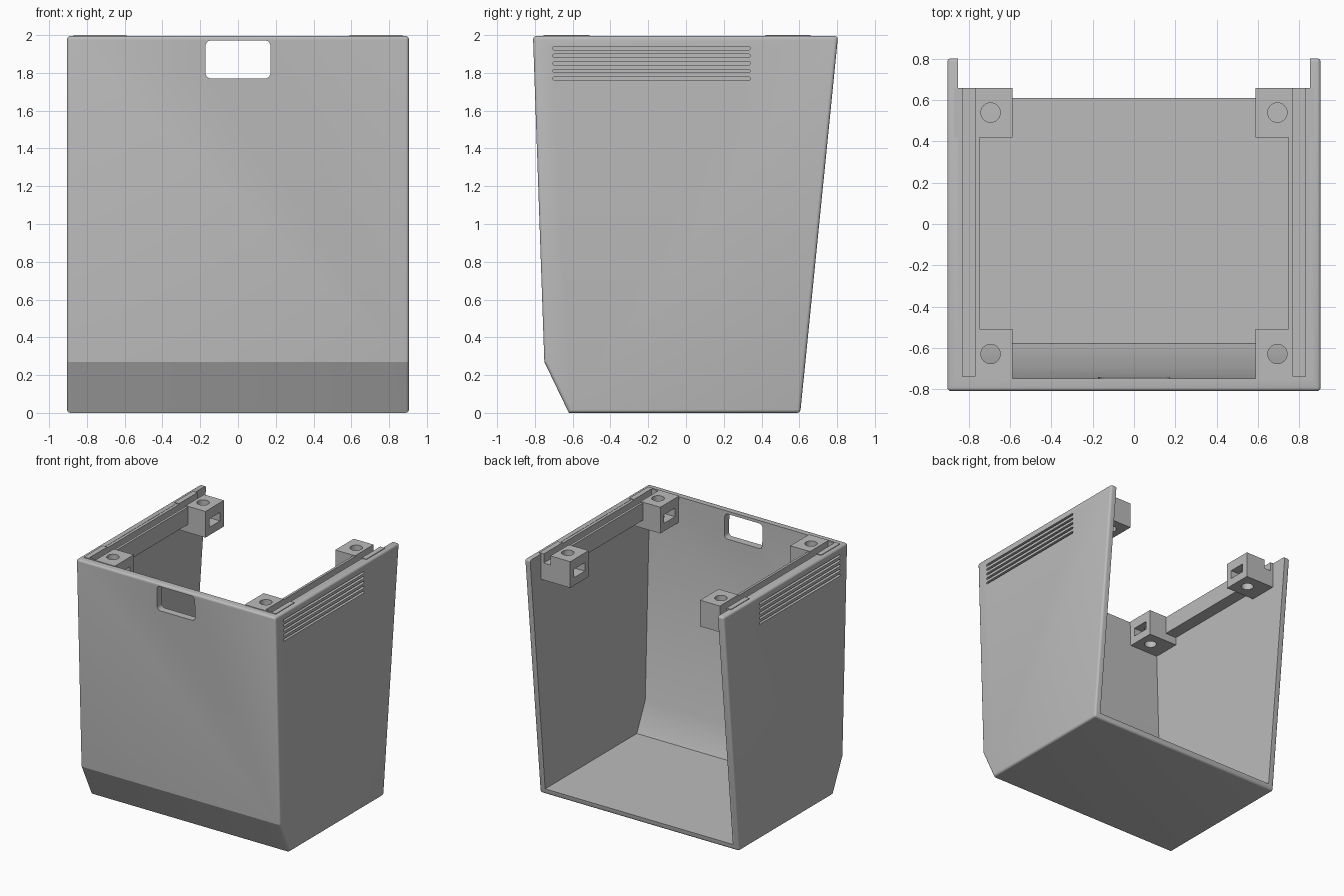
import bpy, bmesh, math
from mathutils import Vector

old = bpy.data.objects.get("Cube")
if old:
    bpy.data.objects.remove(old, do_unlink=True)

grey = bpy.data.materials.new("light grey plastic")
grey.use_nodes = True
grey.diffuse_color = (0.5, 0.5, 0.5, 1)
grey.node_tree.nodes["Principled BSDF"].inputs["Base Color"].default_value = (0.5, 0.5, 0.5, 1)


def prism(name, outline, axis, lo, hi):
    """Extrude a 2D outline along x, y or z from lo to hi."""
    place = {"x": lambda a, b: (lo, a, b),
             "y": lambda a, b: (a, lo, b),
             "z": lambda a, b: (a, b, lo)}[axis]
    step = Vector([(hi - lo) * (axis == c) for c in "xyz"])
    bm = bmesh.new()
    face = bm.faces.new([bm.verts.new(place(a, b)) for a, b in outline])
    ext = bmesh.ops.extrude_face_region(bm, geom=[face])
    moved = [v for v in ext["geom"] if isinstance(v, bmesh.types.BMVert)]
    bmesh.ops.translate(bm, vec=step, verts=moved)
    bmesh.ops.recalc_face_normals(bm, faces=bm.faces)
    mesh = bpy.data.meshes.new(name)
    bm.to_mesh(mesh)
    bm.free()
    mesh.materials.append(grey)
    obj = bpy.data.objects.new(name, mesh)
    bpy.context.collection.objects.link(obj)
    return obj


def box(name, x, y, z):
    return prism(name, [(x[0], y[0]), (x[1], y[0]), (x[1], y[1]), (x[0], y[1])], "z", *z)


def rounded(a, b, r, steps=6):
    """Rounded rectangle outline spanning a and b."""
    pts = []
    corners = [(a[1] - r, b[1] - r), (a[0] + r, b[1] - r),
               (a[0] + r, b[0] + r), (a[1] - r, b[0] + r)]
    for k, (ca, cb) in enumerate(corners):
        for i in range(steps + 1):
            t = math.pi / 2 * (k + i / steps)
            pts.append((ca + r * math.cos(t), cb + r * math.sin(t)))
    return pts


def circle(cx, cy, r, n=32):
    return [(cx + r * math.cos(2 * math.pi * i / n),
             cy + r * math.sin(2 * math.pi * i / n)) for i in range(n)]


def bake(obj):
    """Apply the modifiers of an object."""
    graph = bpy.context.evaluated_depsgraph_get()
    mesh = bpy.data.meshes.new_from_object(obj.evaluated_get(graph))
    obj.modifiers.clear()
    obj.data = mesh


def combine(obj, tools, operation):
    for tool in tools:
        mod = obj.modifiers.new("combine", "BOOLEAN")
        mod.operation, mod.solver, mod.object = operation, "EXACT", tool
    bake(obj)
    for tool in tools:
        bpy.data.objects.remove(tool, do_unlink=True)


def smooth(obj, degrees):
    bpy.ops.object.select_all(action="DESELECT")
    obj.select_set(True)
    bpy.context.view_layer.objects.active = obj
    bpy.ops.object.shade_smooth_by_angle(angle=math.radians(degrees))


RIM = 1.995

# Shell: tapered body with softened outer edges and a sharp front crease
shell = prism("shell", [(-0.62, 0), (0.605, 0), (0.805, RIM), (-0.81, RIM), (-0.75, 0.27)],
              "x", -0.905, 0.905)
bm = bmesh.new()
bm.from_mesh(shell.data)
soft = [e for e in bm.edges
        if not all(abs(v.co.z - 0.27) < 0.01 for v in e.verts)
        and not all(v.co.z < 0.01 and v.co.y < -0.6 for v in e.verts)]
bmesh.ops.bevel(bm, geom=soft, offset=0.018, segments=4, profile=0.5, affect="EDGES")
bm.to_mesh(shell.data)
bm.free()

# Hollow interior, open at the top and back
hollow = prism("hollow", [(-0.58, 0.045), (1.1, 0.045), (1.1, 2.3), (-0.76, 2.3), (-0.69, 0.28)],
               "x", -0.853, 0.853)

# Handle window in the front wall and vent grooves in both sides
cuts = [hollow, prism("window", rounded((-0.172, 0.172), (1.77, 1.972), 0.03), "y", -1, -0.6)]
for side in (-1, 1):
    for i in range(5):
        z = 1.77 + 0.04 * i
        slot = rounded((-0.705, 0.34), (z - 0.009, z + 0.009), 0.0085, 4)
        cuts.append(prism("vent", slot, "x", side * 0.875, side * 1.0))
combine(shell, cuts, "DIFFERENCE")
smooth(shell, 30)
for e in shell.data.edges:
    a, b = (shell.data.vertices[i].co for i in e.vertices)
    if all(abs(p.z - 0.27) < 0.025 and p.y < -0.72 for p in (a, b)):
        e.use_edge_sharp = True

# Top rails: a grooved rail with a drilled mounting block at each end
rail = box("top_rails", (0.75, 0.86), (-0.745, 0.655), (1.85, RIM - 0.002))
spans = [(-0.755, -0.51), (0.42, 0.66)]
combine(rail, [box("block", (0.59, 0.872), s, (1.785, 2.0)) for s in spans], "UNION")
cuts = [box("groove", (0.77, 0.83), (-0.74, 0.8), (1.925, 2.2))]
for y in (-0.63, 0.54):
    cuts.append(prism("bolt_hole", circle(0.695, y, 0.047), "z", 1.6, 2.2))
    cuts.append(box("nut_slot", (0.5, 0.755), (y - 0.07, y + 0.07), (1.85, 1.92)))
combine(rail, cuts, "DIFFERENCE")
mirror = rail.modifiers.new("mirror", "MIRROR")
mirror.use_axis[0] = True
bake(rail)
smooth(rail, 30)
